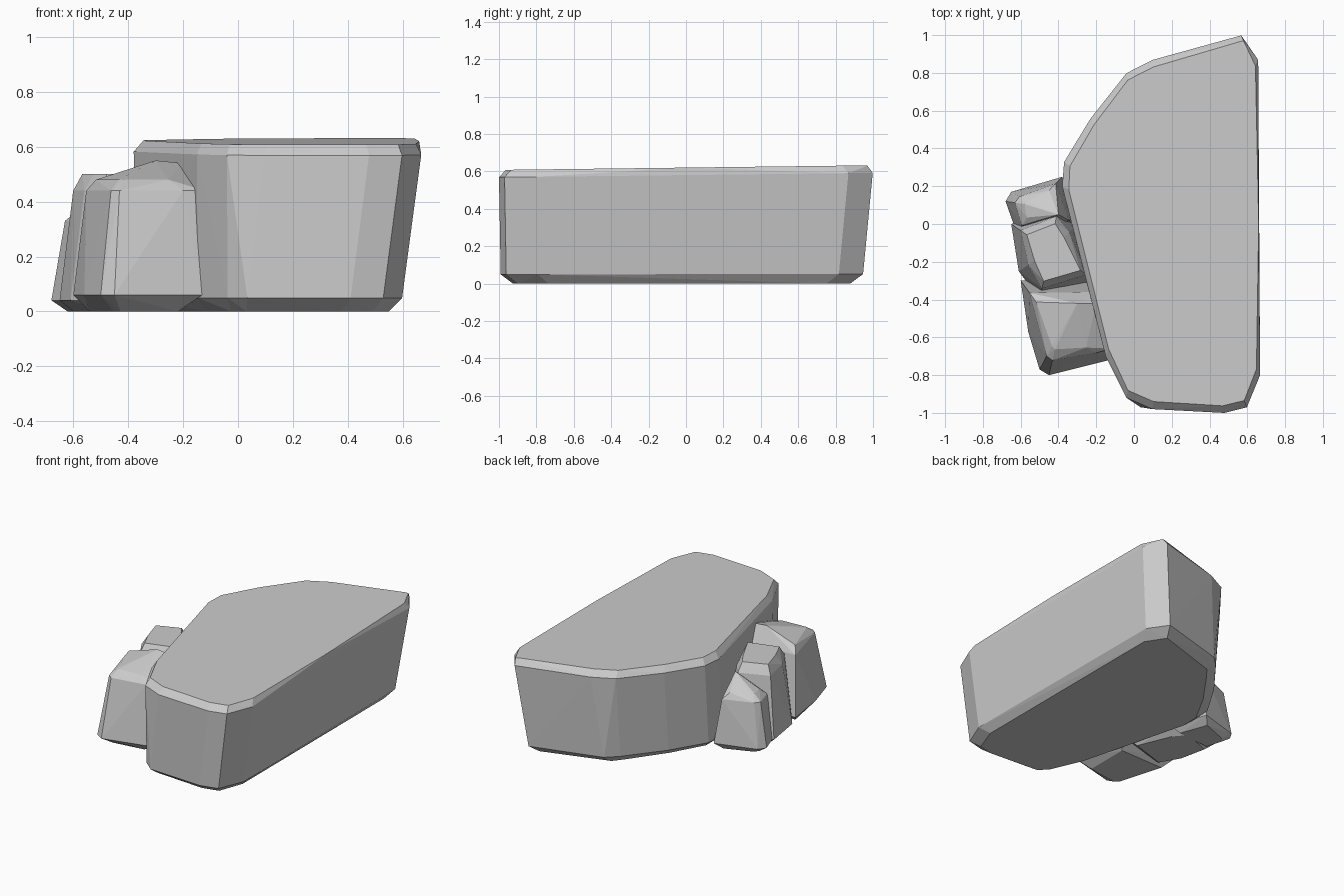
import bpy, bmesh
from mathutils import Vector

if "Cube" in bpy.data.objects:
    bpy.data.objects.remove(bpy.data.objects["Cube"], do_unlink=True)

stone = bpy.data.materials.new("grey stone")
stone.use_nodes = True
colour = (0.6, 0.6, 0.6, 1)
stone.diffuse_color = colour
stone.node_tree.nodes["Principled BSDF"].inputs["Base Color"].default_value = colour


def boulder(name, outline, levels, peaks=(), overhang=(0, 0), top=0.6, rise=0):
    """Flat-faced rock: a plan outline repeated at (height, inset) levels and wrapped.

    Each level is pulled in towards the middle of the outline by its inset.
    overhang undercuts the +x and +y sides below the top height,
    and rise makes the upper surface climb towards the back.
    """
    plan = [Vector((x, y, 0)) for x, y in outline]
    middle = sum(plan, Vector()) / len(plan)
    bm = bmesh.new()
    for height, inset in levels:
        for corner in plan:
            point = corner - (corner - middle).normalized() * inset
            for axis in range(2):
                if corner[axis] > 0:
                    point[axis] -= overhang[axis] * (top - height)
            point.z = height * (1 + rise * point.y)
            bm.verts.new(point)
    for peak in peaks:
        bm.verts.new(peak)

    # Wrap the corners and drop those left inside
    bmesh.ops.convex_hull(bm, input=bm.verts)
    loose = [v for v in bm.verts if not v.link_faces]
    bmesh.ops.delete(bm, geom=loose, context="VERTS")
    bmesh.ops.recalc_face_normals(bm, faces=bm.faces)

    mesh = bpy.data.meshes.new(name)
    bm.to_mesh(mesh)
    bm.free()
    mesh.materials.append(stone)
    bpy.context.collection.objects.link(bpy.data.objects.new(name, mesh))


# Large slab with a straight +x side and a bowed -x side
boulder(
    "main_boulder",
    outline=[(.57, 1), (.66, .87), (.67, -.8), (.6, -.97), (.48, -1), (.1, -.98),
             (-.04, -.92), (-.15, -.7), (-.22, -.42), (-.38, .2), (-.37, .33),
             (-.23, .56), (-.04, .8), (.1, .87)],
    levels=[(0, .08), (.05, .01), (.58, 0), (.62, .04)],
    peaks=[(.66, 0, .62), (.58, .97, .63)],
    overhang=(.12, .08),
    rise=.02,
)

# Side boulder: tall front lump with a leaning front face
boulder(
    "side_boulder_front",
    outline=[(-.5, -.77), (-.45, -.8), (-.13, -.72), (-.15, -.3), (-.6, -.3), (-.56, -.57)],
    levels=[(0, .1), (.06, 0), (.44, .08), (.48, .14)],
    peaks=[(-.3, -.42, .55), (-.2, -.42, .54), (-.12, -.66, .44)],
)

# Side boulder: ridge in the middle
boulder(
    "side_boulder_middle",
    outline=[(-.61, -.25), (-.65, 0), (-.4, .1), (-.3, 0), (-.2, -.3), (-.5, -.4)],
    levels=[(0, .06), (.04, 0), (.44, .06), (.5, .1)],
)

# Side boulder: low lump sloping down at the back
boulder(
    "side_boulder_back",
    outline=[(-.68, .12), (-.65, .17), (-.38, .25), (-.3, 0), (-.62, -.05)],
    levels=[(0, .06), (.04, 0), (.33, .05), (.37, .1)],
    peaks=[(-.4, .05, .45)],
)
